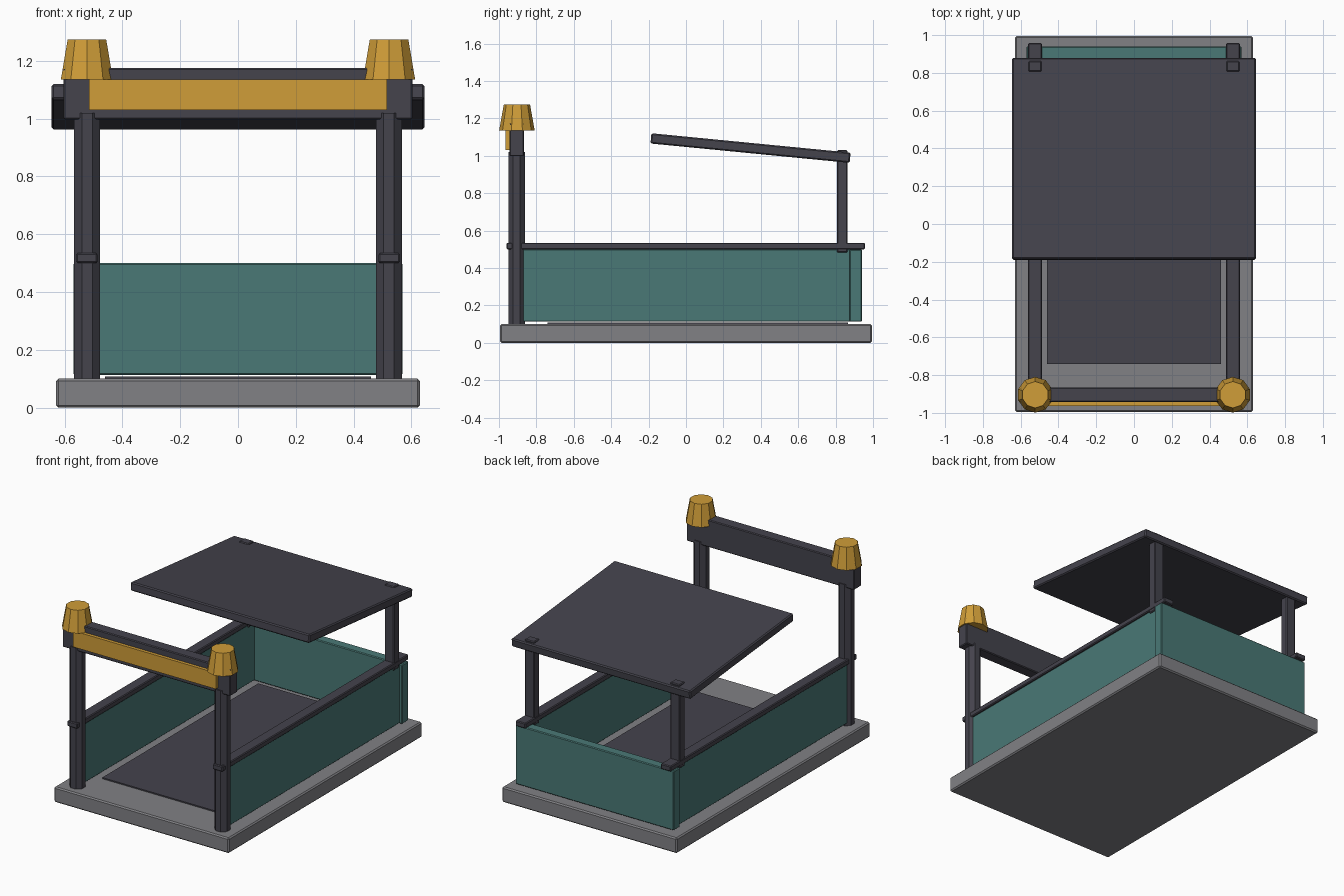
import bpy
import math

cube = bpy.data.objects.get("Cube")
if cube:
    bpy.data.objects.remove(cube, do_unlink=True)


def material(name, rgb):
    m = bpy.data.materials.new(name)
    m.use_nodes = True
    m.diffuse_color = (*rgb, 1)
    m.node_tree.nodes["Principled BSDF"].inputs["Base Color"].default_value = (*rgb, 1)
    return m


grey = material("stone grey", (0.22, 0.22, 0.235))
dark = material("charcoal", (0.058, 0.056, 0.073))
teal = material("teal", (0.068, 0.19, 0.18))
gold = material("gold", (0.63, 0.34, 0.04))


def finish(name, mat, bevel=0):
    ob = bpy.context.object
    ob.name = name
    ob.data.materials.append(mat)
    if bevel:
        mod = ob.modifiers.new("soft edges", "BEVEL")
        mod.width = bevel
        mod.segments = 1
        mod.limit_method = "ANGLE"
        mod.angle_limit = math.radians(50)
    return ob


def box(name, mat, x, y, z, bevel=0.005):
    """Box given by its (low, high) extents on each axis."""
    spans = (x, y, z)
    bpy.ops.mesh.primitive_cube_add(size=1, location=[(a + b) / 2 for a, b in spans])
    ob = bpy.context.object
    ob.scale = [b - a for a, b in spans]
    bpy.ops.object.transform_apply(location=False, rotation=False, scale=True)
    return finish(name, mat, bevel)


# Base and floor
box("base_slab", grey, (-0.63, 0.63), (-0.995, 0.995), (0, 0.1), 0.008)
box("floor_mat", dark, (-0.46, 0.46), (-0.74, 0.865), (0.098, 0.108), 0)

# Back wall
box("back_panel", teal, (-0.57, 0.57), (0.875, 0.94), (0.113, 0.5))

# Parts repeated on both sides
for side, s in (("left", 1), ("right", -1)):
    def span(a, b):
        return tuple(sorted((s * a, s * b)))

    box(side + "_side_panel", teal, span(0.495, 0.55), (-0.9, 0.9), (0.113, 0.502))
    box(side + "_rail", dark, span(0.487, 0.56), (-0.96, 0.957), (0.5, 0.535))
    box(side + "_rear_post", dark, span(0.49, 0.558), (0.807, 0.863), (0.483, 1.03))

    # Eight-sided front post, flat to the front
    bpy.ops.mesh.primitive_cylinder_add(
        vertices=8, radius=0.045 / math.cos(math.pi / 8), depth=0.92,
        location=(s * 0.522, -0.905, 0.56), rotation=(0, 0, math.pi / 8))
    finish(side + "_front_post", dark)

    # Tapered cap
    bpy.ops.mesh.primitive_cone_add(
        vertices=10, radius1=0.095, radius2=0.07, depth=0.14,
        location=(s * 0.523, -0.904, 1.205))
    finish(side + "_cap", gold)

# Front beam with sign plate
box("front_beam", dark, (-0.604, 0.604), (-0.943, -0.866), (0.998, 1.176))
box("sign_plate", gold, (-0.515, 0.515), (-0.964, -0.94), (1.03, 1.135), 0)

# Sloping roof
roof = box("roof", dark, (-0.645, 0.645), (-0.19, 0.88), (1.014, 1.069), 0.007)
roof.rotation_euler.x = -0.097
